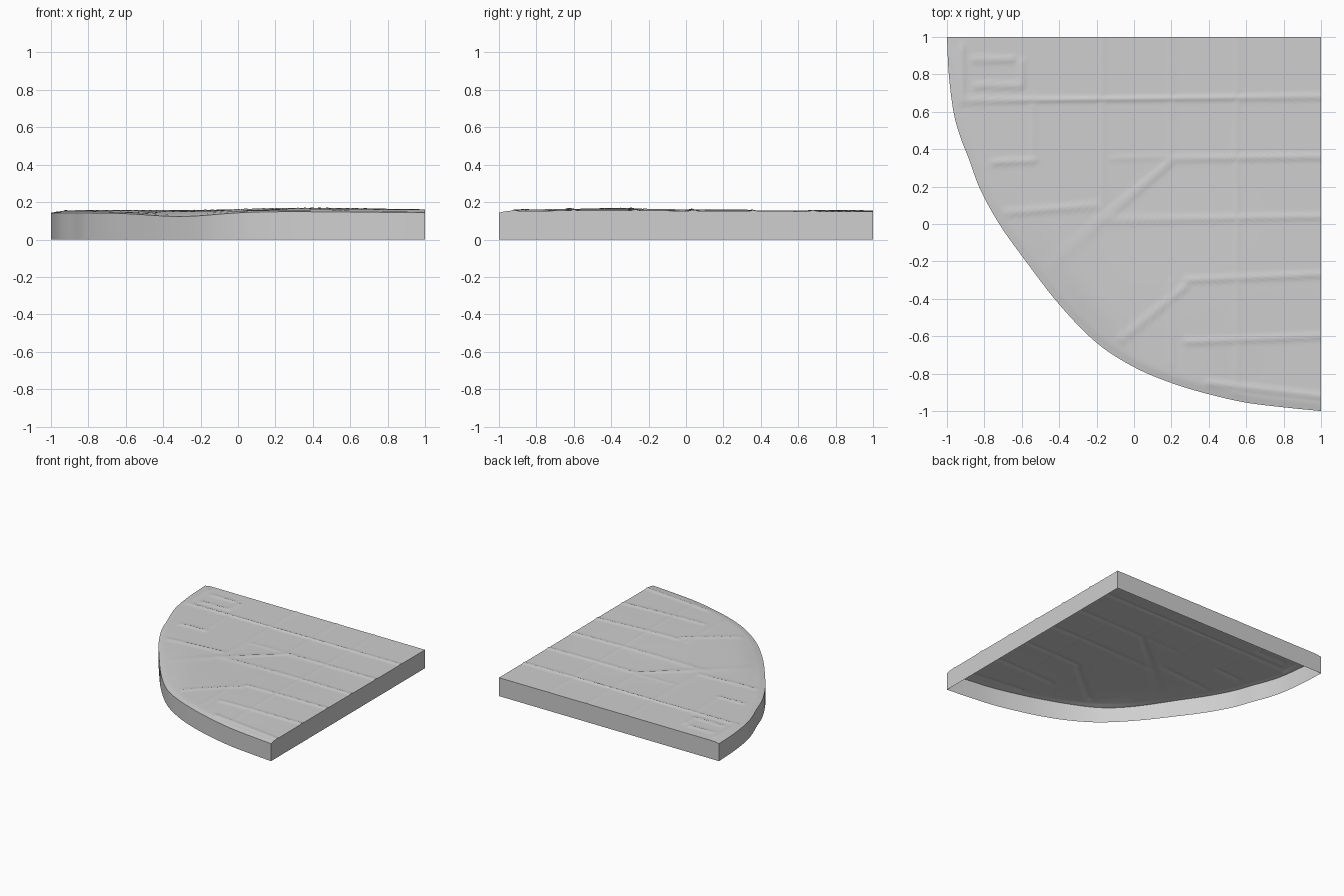
import bpy
import bmesh
from math import exp, radians
from mathutils import Vector

cube = bpy.data.objects.get("Cube")
if cube:
    bpy.data.objects.remove(cube, do_unlink=True)

RINGS = 130
STEPS = 10
CORNER = Vector((1, 1))

# Curved edge, from the back to the right side
edge_points = [Vector(p) for p in (
    (-1, 1), (-.99, .8), (-.965, .6), (-.93, .47), (-.88, .34), (-.82, .18),
    (-.72, 0), (-.6, -.17), (-.4, -.43), (-.2, -.635), (0, -.765),
    (.2, -.85), (.4, -.91), (.6, -.955), (.8, -.98), (1, -1))]

# Raised seams across the top, as start and end points
strong_seams = [
    (-.9, .66, 1, .68), (-.75, .33, -.53, .34), (.2, .35, 1, .36),
    (.2, .34, -.45, -.23), (-.68, .06, -.2, .1), (-.2, .02, 1, .04),
    (.28, -.3, 1, -.27), (.28, -.33, -.07, -.62), (.28, -.63, 1, -.6),
    (-.86, .88, -.65, .88), (-.6, .87, -.6, .74), (-.6, .74, -.85, .74),
    (-.92, .95, -.92, .65), (.4, -.85, 1, -.92)]
faint_seams = [
    (-.54, .68, -.54, .33), (-.17, 1, -.17, .05), (.2, 1, .2, .36),
    (.55, 1, .55, -.9), (.2, -.3, .2, -.75), (-.12, .35, .2, .36)]
seams = [(s, .007) for s in strong_seams] + [(s, .003) for s in faint_seams]


def smooth_path(points, steps):
    """Catmull-Rom curve through the points."""
    padded = [2 * points[0] - points[1]] + points + [2 * points[-1] - points[-2]]
    path = []
    for a, b, c, d in zip(padded, padded[1:], padded[2:], padded[3:]):
        for i in range(steps):
            t = i / steps
            path.append(b + (c - a) * t / 2 + (a - 2.5 * b + 2 * c - d / 2) * t * t
                        + (1.5 * (b - c) + (d - a) / 2) * t ** 3)
    return path + [points[-1]]


def seam_distance(p, seam):
    a, b = Vector(seam[:2]), Vector(seam[2:])
    t = (p - a).dot(b - a) / (b - a).length_squared
    return (p - a - (b - a) * min(1, max(0, t))).length


def top_height(p, inset):
    """Gentle swell, sagging rounded rim and raised seams."""
    z = .151 + .013 * exp(-((p.x - .4) ** 2 + (p.y + .4) ** 2) / .3)
    sag = exp(-((p.x + .3) / .25) ** 2) if p.y < .3 else 0
    z -= .022 * sag * exp(-(inset / .12) ** 2)
    z -= .008 * exp(-(inset / .025) ** 2)
    if inset > .03:
        z += max(h * exp(-(seam_distance(p, s) / .013) ** 2) for s, h in seams)
    return z


def material(name, value):
    mat = bpy.data.materials.new(name)
    mat.use_nodes = True
    color = (value, value, value, 1)
    mat.diffuse_color = color
    mat.node_tree.nodes["Principled BSDF"].inputs["Base Color"].default_value = color
    return mat


# Top surface: rays fanning from the square corner to the curved edge
outline = smooth_path(edge_points, STEPS)
bm = bmesh.new()
hub = bm.verts.new((1, 1, top_height(CORNER, 2)))
rays = []
for rim in outline:
    ray = [hub]
    for r in range(1, RINGS + 1):
        p = CORNER.lerp(rim, r / RINGS)
        ray.append(bm.verts.new((p.x, p.y, top_height(p, (rim - p).length))))
    rays.append(ray)
for a, b in zip(rays, rays[1:]):
    bm.faces.new((hub, a[1], b[1]))
    for r in range(1, RINGS):
        bm.faces.new((a[r], a[r + 1], b[r + 1], b[r]))

# Side walls: drop the border to the ground, leaving the underside open
border = rays[0] + [ray[-1] for ray in rays[1:-1]] + rays[-1][:0:-1]
feet = [bm.verts.new((v.co.x, v.co.y, 0)) for v in border]
for i in range(len(border)):
    bm.faces.new((border[i], border[i - 1], feet[i - 1], feet[i]))
bmesh.ops.recalc_face_normals(bm, faces=bm.faces)
bm.normal_update()
if hub.link_faces[0].normal.z < 0 and rays[5][9].normal.z < 0:
    bmesh.ops.reverse_faces(bm, faces=bm.faces)

mesh = bpy.data.meshes.new("quarter_round_slab")
bm.to_mesh(mesh)
bm.free()
slab = bpy.data.objects.new("quarter_round_slab", mesh)
bpy.context.collection.objects.link(slab)
mesh.materials.append(material("light grey", .62))

bpy.ops.object.select_all(action="DESELECT")
slab.select_set(True)
bpy.context.view_layer.objects.active = slab
bpy.ops.object.shade_smooth_by_angle(angle=radians(40))
